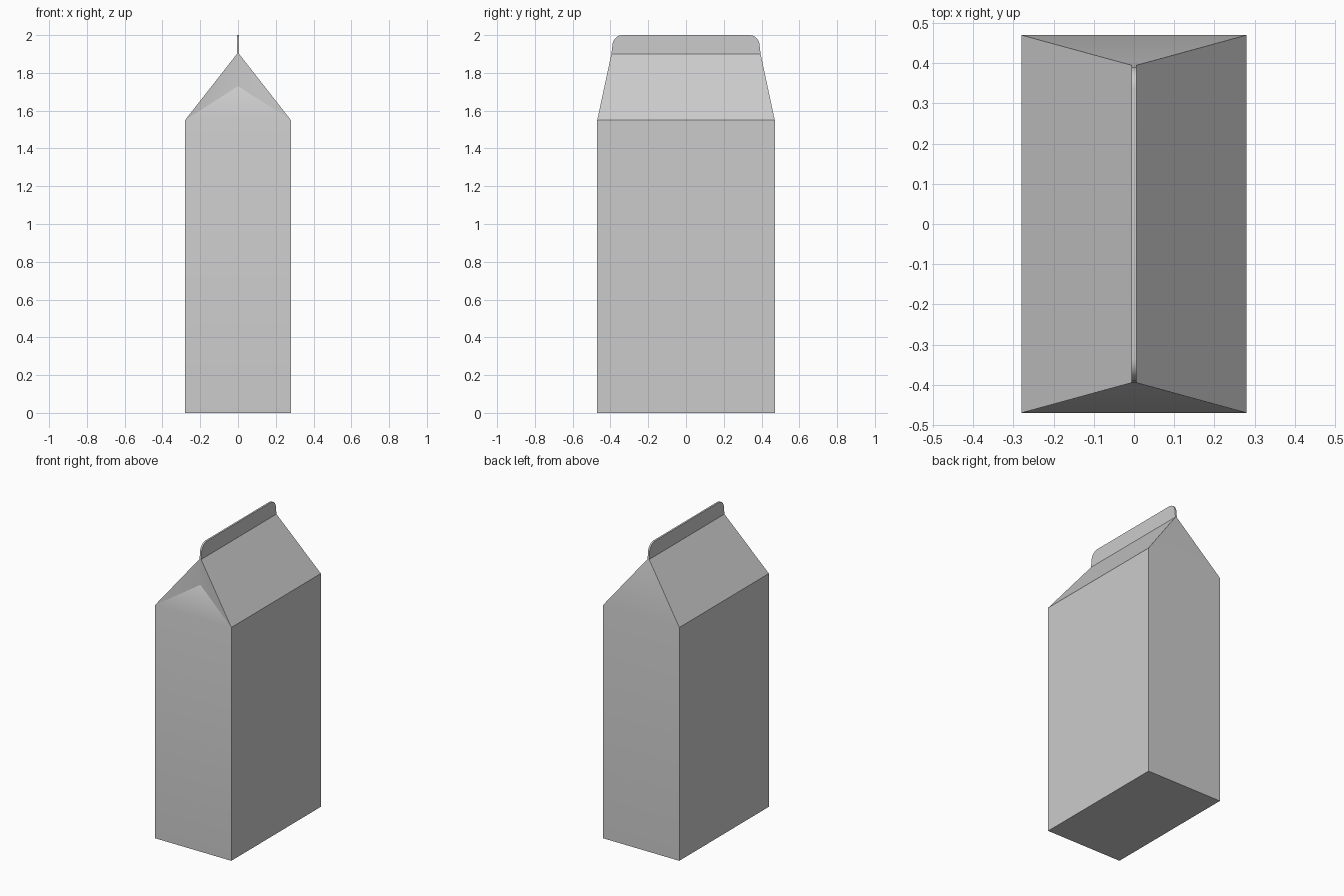
import bpy, math

if "Cube" in bpy.data.objects:
    bpy.data.objects.remove(bpy.data.objects["Cube"])

W, D, H = 0.28, 0.47, 1.55      # half width, half depth, wall height
T, R, RZ = 0.006, 0.395, 1.90   # half ridge thickness, half ridge length, ridge height


def make(name, verts, faces):
    mesh = bpy.data.meshes.new(name)
    mesh.from_pydata(verts, [], faces)
    mesh.update()
    obj = bpy.data.objects.new(name, mesh)
    bpy.context.collection.objects.link(obj)
    bpy.ops.object.select_all(action='DESELECT')
    obj.select_set(True)
    bpy.context.view_layer.objects.active = obj
    bpy.ops.object.shade_smooth_by_angle(angle=math.radians(25))
    return obj


def ring(x, y, z):
    return [(-x, -y, z), (x, -y, z), (x, y, z), (-x, y, z)]


# Carton: box walls, two roof slopes, flat back gable, inward-folded front gable
verts = ring(W, D, 0) + ring(W, D, H) + ring(T, R, RZ) + [(0, -R, 1.73)]
faces = [(3, 2, 1, 0)]
faces += [(i, (i + 1) % 4, 4 + (i + 1) % 4, 4 + i) for i in range(4)]
faces += [(5, 6, 10, 9), (7, 4, 8, 11), (6, 7, 11, 10)]
faces += [(4, 5, 12), (5, 9, 12), (9, 8, 12), (8, 4, 12), (8, 9, 10, 11)]
make("carton_body", verts, faces)

# Sealed fin along the ridge with rounded top corners
rad, steps = 0.055, 8
half = [(R, RZ)]
for i in range(steps + 1):
    a = math.pi / 2 * i / steps
    half.append((R - 0.005 - rad + rad * math.cos(a), 2.0 - rad + rad * math.sin(a)))
profile = half + [(-y, z) for y, z in reversed(half)]
n = len(profile)
verts = [(x, y, z) for x in (T, -T) for y, z in profile]
faces = [tuple(range(n)), tuple(range(2 * n - 1, n - 1, -1))]
faces += [(i, n + i, n + (i + 1) % n, (i + 1) % n) for i in range(n)]
make("sealed_top_fin", verts, faces)
